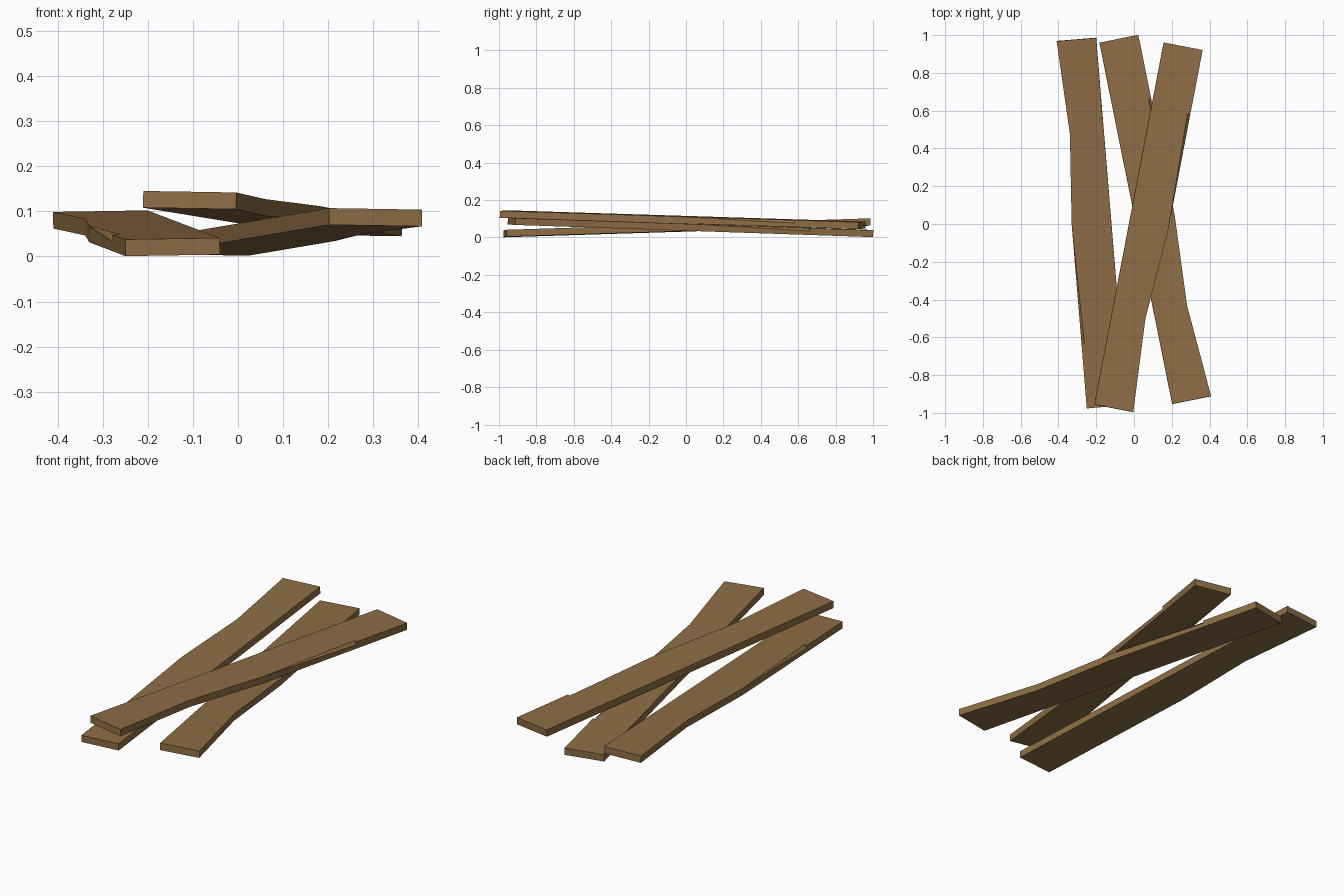
import bpy
import bmesh
from mathutils import Matrix, Vector

if "Cube" in bpy.data.objects:
    bpy.data.objects.remove(bpy.data.objects["Cube"])

wood = bpy.data.materials.new("brown_wood")
wood.diffuse_color = (0.27, 0.155, 0.06, 1)
wood.use_nodes = True
wood.node_tree.nodes["Principled BSDF"].inputs["Base Color"].default_value = wood.diffuse_color

HALF_W, HALF_L, HALF_T = 0.105, 0.976, 0.0185


def plank(name, start, end, roll=-0.016):
    """Worn plank from start to end, with a notch and a chip on its right edge."""
    w, l, t = HALF_W, HALF_L, HALF_T
    bm = bmesh.new()

    def v(x, y, z):
        return bm.verts.new((x, y, z))

    # outline: near left, near right, notch, chip start, far right, far left
    outline = [(-w, -l), (w, -l), (w - 0.03, -0.48), (w, 0), (w, l), (-w, l)]
    low = [v(x, y, -t) for x, y in outline]
    top = [v(x, y, t) for x, y in outline]
    # chip: wedge that ends in an abrupt step
    inner = v(w - 0.016, 0.63, t)
    step = v(w, 0.63, t)
    floor = v(w, 0.63, t - 0.016)

    bm.faces.new(low[::-1])
    bm.faces.new(top[:4] + [inner, step] + top[4:])
    for i in range(6):
        j = (i + 1) % 6
        edge = [step, floor] if i == 3 else []
        bm.faces.new([low[i], low[j], top[j]] + edge + [top[i]])
    bm.faces.new([top[3], floor, inner])
    bm.faces.new([inner, floor, step])
    bmesh.ops.recalc_face_normals(bm, faces=bm.faces)

    # lay the plank between its two end points
    a, b = Vector(start), Vector(end)
    along = (b - a).normalized()
    side = along.cross(Vector((0, 0, 1))).normalized() + Vector((0, 0, roll))
    side = (side - along * side.dot(along)).normalized()
    up = side.cross(along)
    rot = Matrix((side, along, up)).transposed().to_4x4()
    bm.transform(Matrix.Translation((a + b) / 2) @ rot)

    mesh = bpy.data.meshes.new(name)
    bm.to_mesh(mesh)
    bm.free()
    mesh.materials.append(wood)
    bpy.context.collection.objects.link(bpy.data.objects.new(name, mesh))


plank("left_plank", (-0.305, 0.978, 0.082), (-0.145, -0.968, 0.021))
plank("lower_plank", (0.305, -0.932, 0.087), (-0.08, 0.98, 0.022))
plank("upper_plank", (-0.107, -0.975, 0.125), (0.26, 0.94, 0.065))
